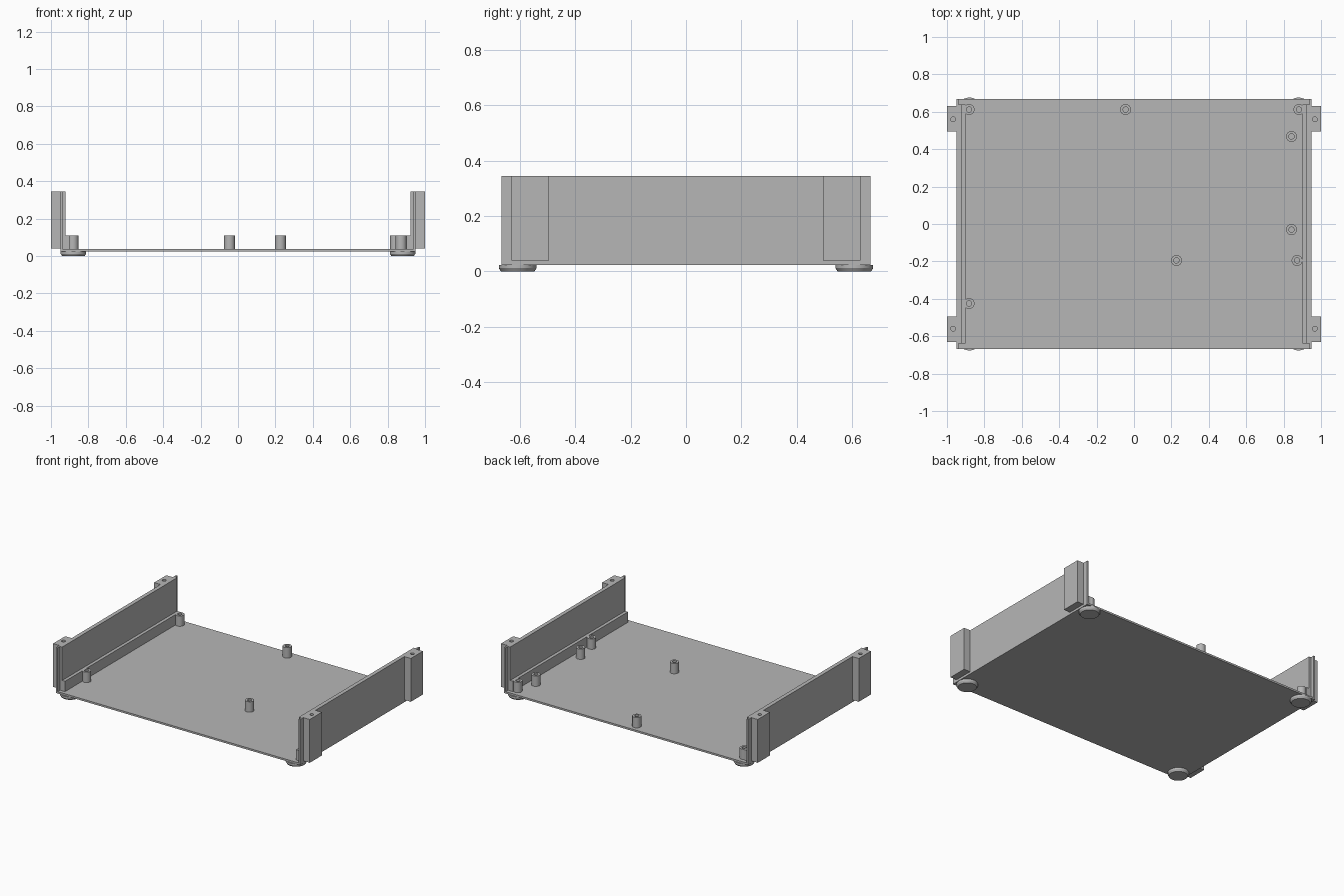
import bpy, bmesh, math
from mathutils import Vector

cube = bpy.data.objects.get("Cube")
if cube:
    bpy.data.objects.remove(cube, do_unlink=True)

grey = bpy.data.materials.new("mid_grey")
grey.use_nodes = True
grey.diffuse_color = (0.47, 0.47, 0.47, 1)
grey.node_tree.nodes["Principled BSDF"].inputs["Base Color"].default_value = grey.diffuse_color


def finish(name, bm):
    bmesh.ops.recalc_face_normals(bm, faces=bm.faces)
    mesh = bpy.data.meshes.new(name)
    bm.to_mesh(mesh)
    bm.free()
    mesh.materials.append(grey)
    ob = bpy.data.objects.new(name, mesh)
    bpy.context.collection.objects.link(ob)
    return ob


def box(name, x, y, z):
    """Box from (low, high) pairs, in either order."""
    bm = bmesh.new()
    bmesh.ops.create_cube(bm, size=1)
    for v in bm.verts:
        v.co = Vector([(a + b) / 2 + c * abs(b - a) for (a, b), c in zip((x, y, z), v.co)])
    return finish(name, bm)


def lathe(name, profile, x, y, steps=40):
    """Revolve an (r, z) profile about a vertical axis."""
    bm = bmesh.new()
    verts = [bm.verts.new((r, 0, z)) for r, z in profile]
    edges = [bm.edges.new(p) for p in zip(verts, verts[1:])]
    bmesh.ops.spin(bm, geom=verts + edges, cent=(0, 0, 0), axis=(0, 0, 1),
                   angle=2 * math.pi, steps=steps)
    bmesh.ops.remove_doubles(bm, verts=bm.verts, dist=1e-5)
    bmesh.ops.translate(bm, verts=bm.verts, vec=(x, y, 0))
    ob = finish(name, bm)
    bpy.ops.object.select_all(action='DESELECT')
    ob.select_set(True)
    bpy.context.view_layer.objects.active = ob
    bpy.ops.object.shade_smooth_by_angle(angle=math.radians(30))
    return ob


BASE, FLOOR, POST, TOP = 0.024, 0.037, 0.11, 0.345

# Sheet floor
box("floor_plate", (-0.95, 0.95), (-0.667, 0.667), (BASE, FLOOR))

for side, s in (("left", 1), ("right", -1)):
    # Side sheet, inner panel and low rail
    box(side + "_side_sheet", (s * 0.938, s * 0.95), (-0.667, 0.667), (BASE, TOP))
    box(side + "_inner_panel", (s * 0.922, s * 0.938), (-0.64, 0.64), (FLOOR, TOP))
    box(side + "_rail", (s * 0.90, s * 0.922), (-0.64, 0.64), (FLOOR, POST))
    for end, e in (("front", -1), ("back", 1)):
        # Corner mounting block with a screw hole in its top
        block = box(f"{end}_{side}_block", (s * 0.95, s), (e * 0.495, e * 0.63), (0.04, TOP))
        hole = lathe(f"{end}_{side}_hole_cutter",
                     [(0, 0.22), (0.013, 0.22), (0.013, 0.4), (0, 0.4)],
                     s * 0.967, e * 0.56, 24)
        hole.hide_render = True
        hole.hide_set(True)
        cut = block.modifiers.new("screw_hole", 'BOOLEAN')
        cut.operation = 'DIFFERENCE'
        cut.solver = 'EXACT'
        cut.object = hole
        # Round foot, slightly narrower at the ground
        lathe(f"{end}_{side}_foot",
              [(0, 0), (0.06, 0), (0.068, 0.012), (0.068, BASE), (0, BASE)],
              s * 0.88, e * 0.608)

# Hollow standoffs on the floor
spots = [(-0.882, 0.612), (-0.045, 0.612), (0.882, 0.612), (0.842, 0.468),
         (0.842, -0.03), (0.872, -0.195), (0.227, -0.195), (-0.882, -0.425)]
for i, (x, y) in enumerate(spots, 1):
    lathe(f"standoff_{i}",
          [(0.029, FLOOR), (0.029, POST), (0.014, POST), (0.014, FLOOR + 0.002), (0, FLOOR + 0.002)],
          x, y, 32)
